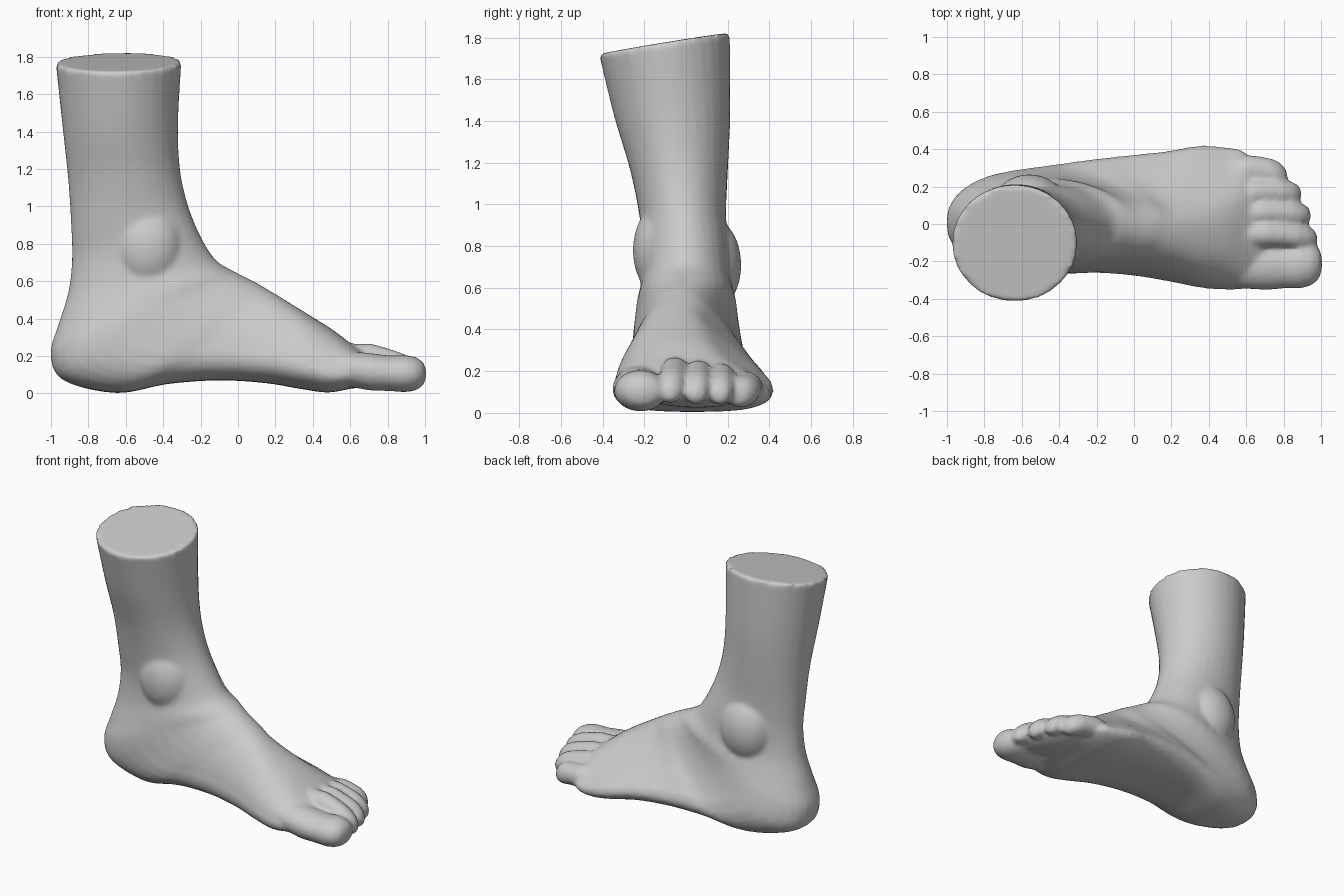
import bpy, bmesh, math
from mathutils import Vector, Matrix

if "Cube" in bpy.data.objects:
    bpy.data.objects.remove(bpy.data.objects["Cube"])

SEG = 32
bm = bmesh.new()


def catmull(rows, steps):
    """Smoothly interpolate rows of numbers."""
    out = []
    n = len(rows)
    for i in range(n - 1):
        p = [rows[max(i - 1, 0)], rows[i], rows[i + 1], rows[min(i + 2, n - 1)]]
        for s in range(steps):
            t = s / steps
            out.append([0.5 * (2 * b + (c - a) * t + (2 * a - 5 * b + 4 * c - d) * t * t
                               + (3 * b - a - 3 * c + d) * t ** 3) for a, b, c, d in zip(*p)])
    out.append(list(rows[-1]))
    return out


def loft(rings):
    """Skin closed rings of points and cap both ends."""
    vs = [[bm.verts.new(p) for p in r] for r in rings]
    for a, b in zip(vs, vs[1:]):
        for j in range(SEG):
            k = (j + 1) % SEG
            bm.faces.new((a[j], a[k], b[k], b[j]))
    bm.faces.new(vs[0][::-1])
    bm.faces.new(vs[-1])


def spow(v, p):
    return math.copysign(abs(v) ** p, v)


def body_ring(row):
    fx, fz, bx, bz, t0, t1, b0, b1, p, tilt = row
    pts = []
    for j in range(SEG):
        a = 2 * math.pi * j / SEG
        q = p if math.cos(a) < 0 else 1 + (p - 1) * 0.25
        c, s = spow(math.cos(a), q), spow(math.sin(a), q)
        u = min(max((c + 0.7) / 1.5, 0), 1)
        u = u * u * (3 - 2 * u)
        lo, hi = b0 + (t0 - b0) * u, b1 + (t1 - b1) * u
        y = (lo + hi) / 2 + s * (hi - lo) / 2
        m = (c + 1) / 2
        pts.append((bx + (fx - bx) * m, y, bz + (fz - bz) * m + tilt * (y + 0.1)))
    return pts


# Leg and foot sections: front/top x z, back/sole x z, y range at front/top, y range at back/sole
sections = [
    (-.302, 1.778, -.975, 1.768, -.418, .21, -.418, .21),
    (-.32, 1.45, -.938, 1.42, -.345, .213, -.345, .213),
    (-.31, 1.2, -.908, 1.14, -.275, .203, -.265, .2),
    (-.265, 1.0, -.893, .9, -.23, .2, -.22, .185),
    (-.197, .835, -.888, .72, -.225, .22, -.195, .185),
    (-.12, .715, -.908, .54, -.225, .23, -.2, .195),
    (-.04, .663, -.96, .37, -.245, .25, -.225, .23),
    (0, .643, -1.003, .21, -.245, .24, -.25, .265),
    (.04, .622, -.935, .07, -.25, .225, -.26, .30),
    (.1, .592, -.65, .002, -.245, .20, -.275, .335),
    (.15, .562, -.38, .05, -.235, .18, -.27, .365),
    (.22, .52, -.1, .07, -.245, .15, -.285, .39),
    (.3, .47, .15, .055, -.265, .16, -.32, .415),
    (.38, .42, .33, .025, -.285, .18, -.352, .445),
    (.5, .345, .48, .005, -.295, .22, -.365, .435),
    (.6, .27, .6, .025, -.305, .25, -.355, .40),
    (.7, .2, .68, .035, -.28, .18, -.30, .23),
]
rows = []
for i, s in enumerate(sections):
    p = 1 - 0.4 * min(max((i - 4) / 7, 0), 1)
    rows.append(list(s) + [p, (0.164, 0.05)[i] if i < 2 else 0])
loft([body_ring(r) for r in catmull(rows, 4)])

# Toes: base, knuckle and tip centres, then half-width and half-height
toes = [
    ((.48, -.22, .15), (.74, -.226, .112), (1.005, -.21, .105), .127, .1),
    ((.5, -.06, .19), (.74, -.055, .185), (.98, -.08, .095), .07, .078),
    ((.48, .05, .18), (.72, .06, .172), (.945, .045, .09), .068, .076),
    ((.46, .15, .16), (.68, .17, .163), (.895, .16, .085), .068, .073),
    ((.44, .25, .12), (.63, .29, .122), (.82, .245, .085), .08, .076),
]
profile = [(0, .8), (.2, .95), (.45, 1), (.62, .95), (.76, 1), (.86, .9), (.94, .68), (.98, .45), (1, .2)]
for base, knuckle, tip, ry, rz in toes:
    path = catmull([base, knuckle, tip], 25)
    rings = []
    for t, k in profile:
        x, y, z = path[round(t * 50)]
        rings.append([(x, y + ry * k * math.sin(w), z + rz * k * math.cos(w))
                      for w in (2 * math.pi * j / SEG for j in range(SEG))])
    loft(rings)

# Ankle bones, and the pad that webs the toes together: centre, half-sizes, turn about z
lumps = [
    ((-.56, .11, .71), (.19, .155, .23), 0),
    ((-.48, -.1, .78), (.19, .155, .23), 0),
    ((.72, .05, .10), (.17, .29, .075), 28),
]
for loc, size, turn in lumps:
    m = Matrix.Translation(loc) @ Matrix.Rotation(math.radians(turn), 4, 'Z') @ Matrix.Diagonal((*size, 1))
    bmesh.ops.create_icosphere(bm, subdivisions=4, radius=1, matrix=m)

bmesh.ops.recalc_face_normals(bm, faces=bm.faces)
mesh = bpy.data.meshes.new("foot")
bm.to_mesh(mesh)
bm.free()
foot = bpy.data.objects.new("foot", mesh)
bpy.context.collection.objects.link(foot)

# Fuse the parts into one skin and soften the joins
fuse = foot.modifiers.new("fuse", 'REMESH')
fuse.mode = 'VOXEL'
fuse.voxel_size = 0.015
fuse.use_smooth_shade = True
soft = foot.modifiers.new("soften", 'SMOOTH')
soft.factor = 0.5
soft.iterations = 6
